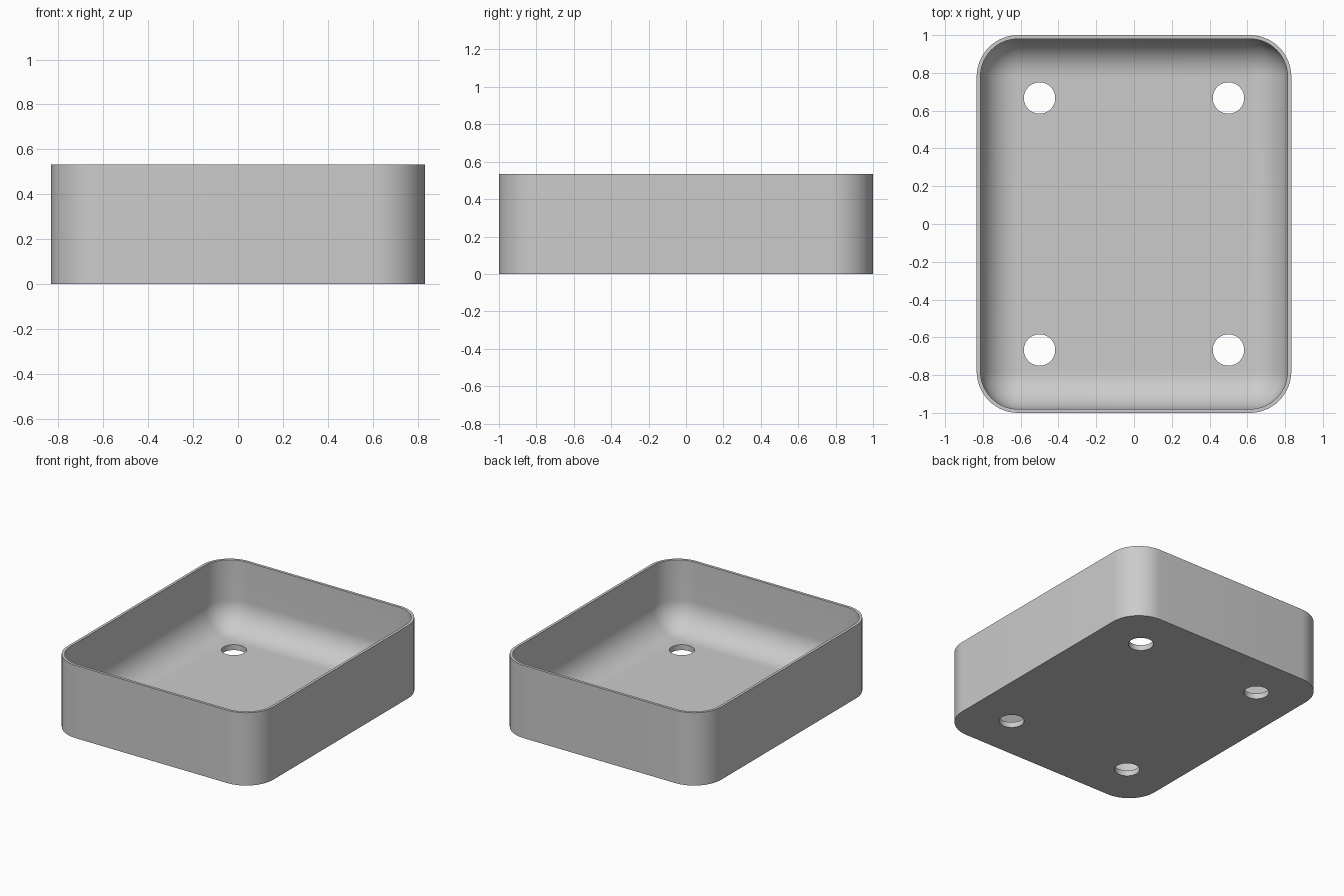
import bpy, bmesh, math

cube = bpy.data.objects.get("Cube")
if cube:
    bpy.data.objects.remove(cube)

HALF_X, HALF_Y, HEIGHT = 0.833, 1.0, 0.533
WALL, FLOOR = 0.02, 0.04
OUTER_R, INNER_R = 0.22, 0.2
HOLE_R = 0.083
SEG = 16

grey = bpy.data.materials.new("plain grey")
grey.use_nodes = True
colour = (0.6, 0.6, 0.6, 1)
grey.diffuse_color = colour
grey.node_tree.nodes["Principled BSDF"].inputs["Base Color"].default_value = colour


def ring(bm, inset, radius, z):
    """Rounded rectangle of vertices, inset from the outer walls."""
    cx, cy = HALF_X - inset - radius, HALF_Y - inset - radius
    verts = []
    for q, (sx, sy) in enumerate([(1, 1), (-1, 1), (-1, -1), (1, -1)]):
        for i in range(SEG + 1):
            a = (q + i / SEG) * math.pi / 2
            verts.append(bm.verts.new((sx * cx + radius * math.cos(a),
                                       sy * cy + radius * math.sin(a), z)))
    return verts


# Tray: outer wall, rim, inner wall and filleted floor as one skin
bm = bmesh.new()
rings = [ring(bm, 0, OUTER_R, 0), ring(bm, 0, OUTER_R, HEIGHT),
         ring(bm, WALL, INNER_R, HEIGHT)]
for i in range(SEG + 1):
    a = i / SEG * math.pi / 2
    d = INNER_R * (1 - math.cos(a))
    rings.append(ring(bm, WALL + d, INNER_R - d,
                      FLOOR + INNER_R * (1 - math.sin(a))))
for low, high in zip(rings, rings[1:]):
    n = len(low)
    for i in range(n):
        j = (i + 1) % n
        bm.faces.new((low[i], low[j], high[j], high[i]))
bm.faces.new(rings[0][::-1])
bm.faces.new(rings[-1])
bmesh.ops.remove_doubles(bm, verts=bm.verts, dist=0.0001)
bmesh.ops.recalc_face_normals(bm, faces=bm.faces)
mesh = bpy.data.meshes.new("tray")
bm.to_mesh(mesh)
bm.free()
mesh.materials.append(grey)
tray = bpy.data.objects.new("tray", mesh)
bpy.context.collection.objects.link(tray)

# Four round holes through the floor
bm = bmesh.new()
for sx in (-1, 1):
    for sy in (-1, 1):
        made = bmesh.ops.create_cone(bm, cap_ends=True, segments=64, radius1=HOLE_R,
                                     radius2=HOLE_R, depth=0.3)
        bmesh.ops.translate(bm, verts=made["verts"], vec=(sx * 0.5, sy * 0.667, 0))
cut_mesh = bpy.data.meshes.new("hole_cutter")
bm.to_mesh(cut_mesh)
bm.free()
cut_mesh.materials.append(grey)
cutter = bpy.data.objects.new("hole_cutter", cut_mesh)
bpy.context.collection.objects.link(cutter)
cutter.hide_render = True

mod = tray.modifiers.new("holes", "BOOLEAN")
mod.operation = "DIFFERENCE"
mod.solver = "EXACT"
mod.object = cutter
bpy.ops.object.select_all(action="DESELECT")
tray.select_set(True)
bpy.context.view_layer.objects.active = tray
bpy.ops.object.modifier_apply(modifier=mod.name)
bpy.data.objects.remove(cutter)
bpy.ops.object.shade_smooth_by_angle(angle=math.radians(30))
